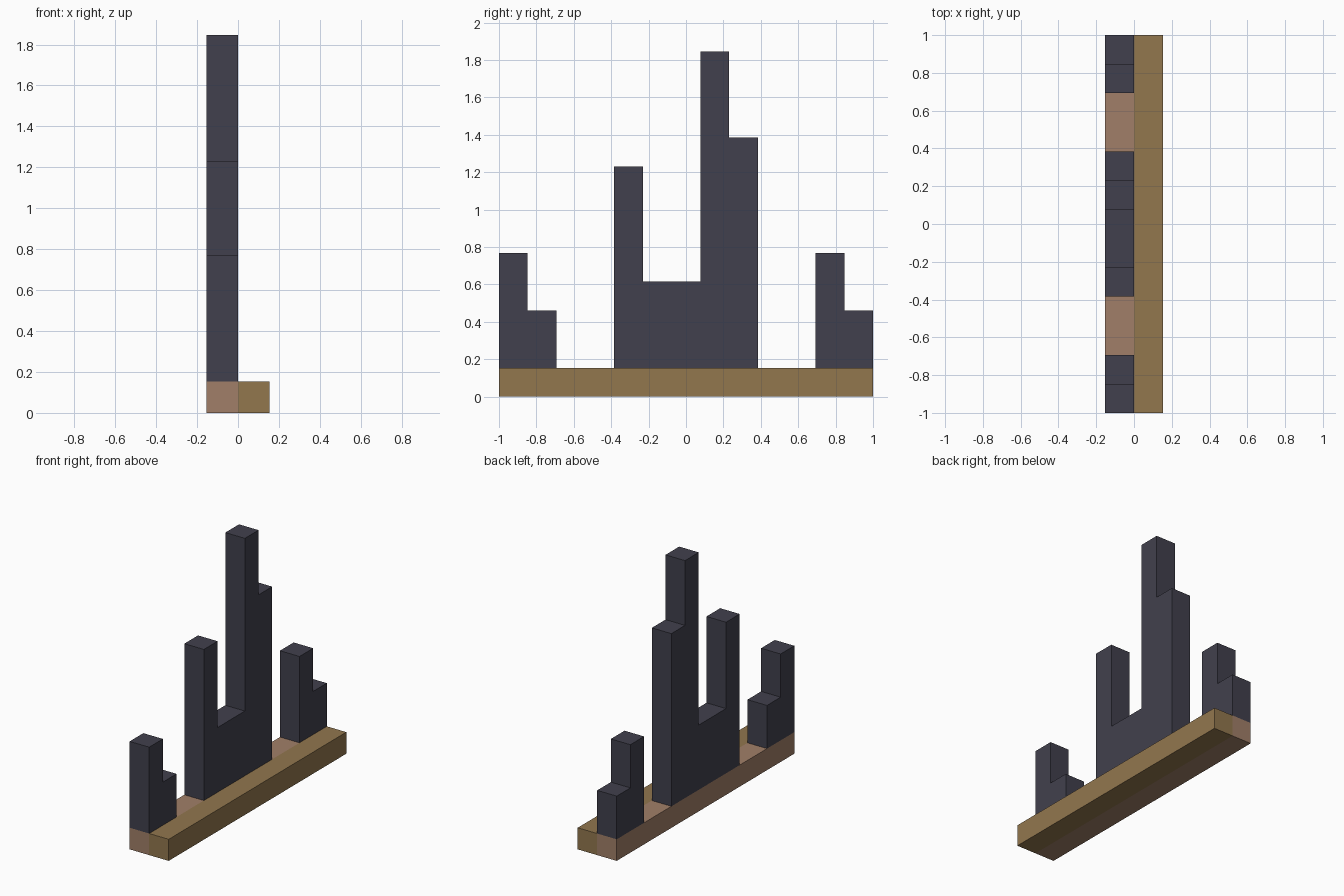
import bpy
import bmesh

cube = bpy.data.objects.get("Cube")
if cube:
    bpy.data.objects.remove(cube, do_unlink=True)

UNIT = 2 / 13  # the model is laid out on a row of 13 square cells


def material(name, color):
    mat = bpy.data.materials.new(name)
    mat.use_nodes = True
    mat.diffuse_color = (*color, 1)
    mat.node_tree.nodes["Principled BSDF"].inputs["Base Color"].default_value = (*color, 1)
    return mat


def extrude_profile(name, points, x0, x1, mat):
    """Extrude a (y, z) outline in cell units from x0 to x1."""
    bm = bmesh.new()
    verts = [bm.verts.new((x0 * UNIT, y * UNIT - 1, z * UNIT)) for y, z in points]
    face = bm.faces.new(verts)
    moved = bmesh.ops.extrude_face_region(bm, geom=[face])["geom"]
    bmesh.ops.translate(bm, vec=((x1 - x0) * UNIT, 0, 0),
                        verts=[v for v in moved if isinstance(v, bmesh.types.BMVert)])
    bmesh.ops.recalc_face_normals(bm, faces=bm.faces)
    mesh = bpy.data.meshes.new(name)
    bm.to_mesh(mesh)
    bm.free()
    mesh.materials.append(mat)
    obj = bpy.data.objects.new(name, mesh)
    bpy.context.collection.objects.link(obj)
    return obj


def skyline(name, start, steps, mat):
    """Stepped block: steps are (width, top height) along y, standing on the base."""
    points, y = [(start, 1)], start
    for width, top in steps:
        points += [(y, top), (y + width, top)]
        y += width
    points.append((y, 1))
    return extrude_profile(name, points, -1, 0, mat)


gold = material("ochre", (0.287, 0.184, 0.076))
brown = material("dusty_brown", (0.356, 0.212, 0.138))
slate = material("dark_slate", (0.053, 0.051, 0.074))

# Two base strips side by side
strip = [(0, 0), (13, 0), (13, 1), (0, 1)]
extrude_profile("base_strip_left", strip, 0, 1, gold)
extrude_profile("base_strip_right", strip, -1, 0, brown)

# Stepped towers on the right strip
skyline("front_tower", 0, [(1, 5), (1, 3)], slate)
skyline("middle_towers", 4, [(1, 8), (2, 4), (1, 12), (1, 9)], slate)
skyline("back_tower", 11, [(1, 5), (1, 3)], slate)
